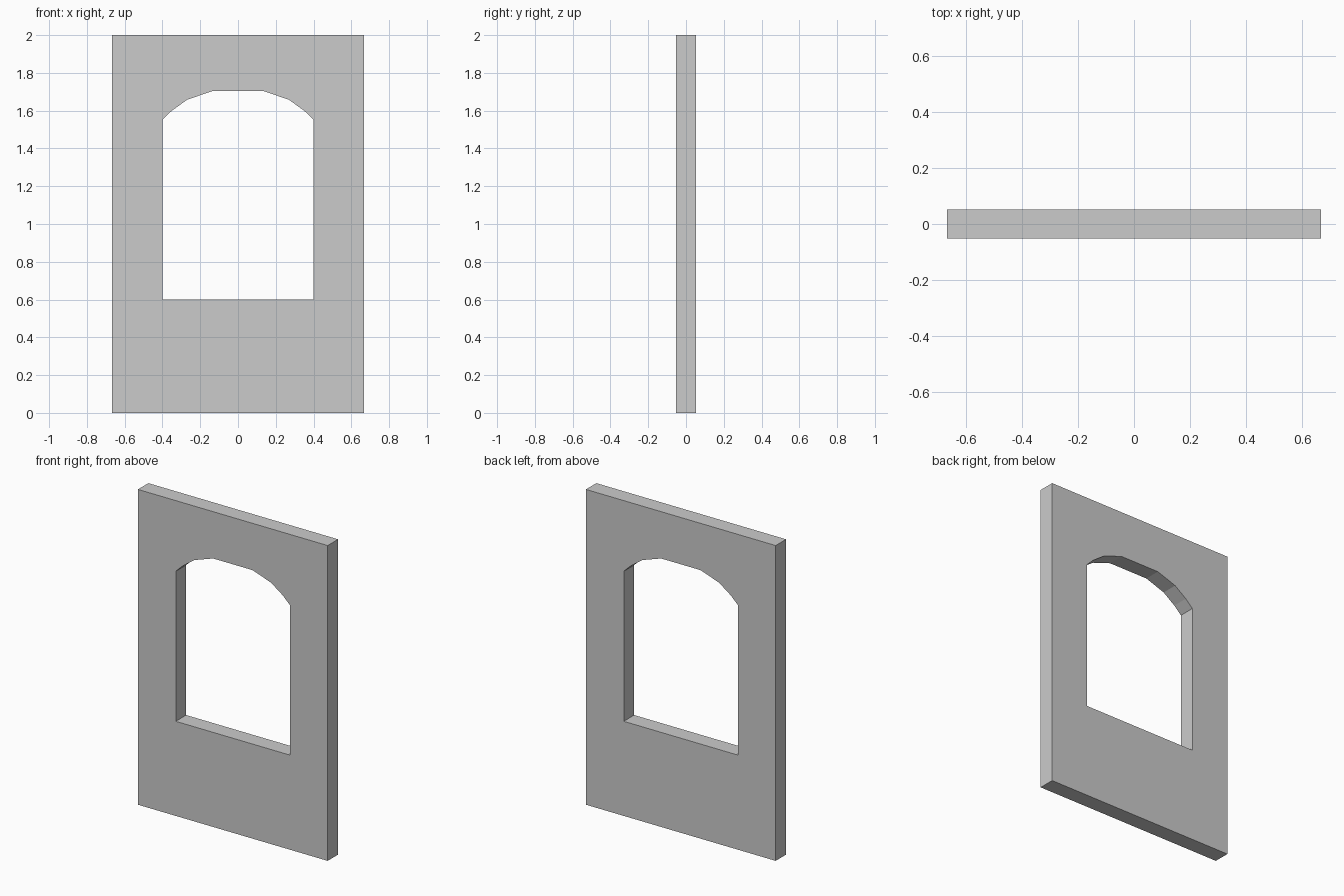
import bpy
import bmesh

if "Cube" in bpy.data.objects:
    bpy.data.objects.remove(bpy.data.objects["Cube"])

HALF_WIDTH, HEIGHT, THICKNESS = 0.666, 2.0, 0.104
SILL = 0.60
# Right half of the faceted arch, from crown to springing (x, z)
ARCH = [(0, 1.703), (0.138, 1.703), (0.269, 1.658), (0.35, 1.60), (0.40, 1.552)]

# Right half of the wall as one flat profile around the opening
outline = [(0, 0), (HALF_WIDTH, 0), (HALF_WIDTH, HEIGHT), (0, HEIGHT)]
outline += ARCH + [(ARCH[-1][0], SILL), (0, SILL)]

bm = bmesh.new()
bm.faces.new([bm.verts.new((x, 0, z)) for x, z in outline])
mesh = bpy.data.meshes.new("arched_window_wall")
bm.to_mesh(mesh)
bm.free()

wall = bpy.data.objects.new("arched_window_wall", mesh)
bpy.context.collection.objects.link(wall)

# Mirror to the full wall, then give it thickness
mirror = wall.modifiers.new("mirror_halves", 'MIRROR')
mirror.use_clip = True
solid = wall.modifiers.new("wall_thickness", 'SOLIDIFY')
solid.thickness = THICKNESS
solid.offset = 0
